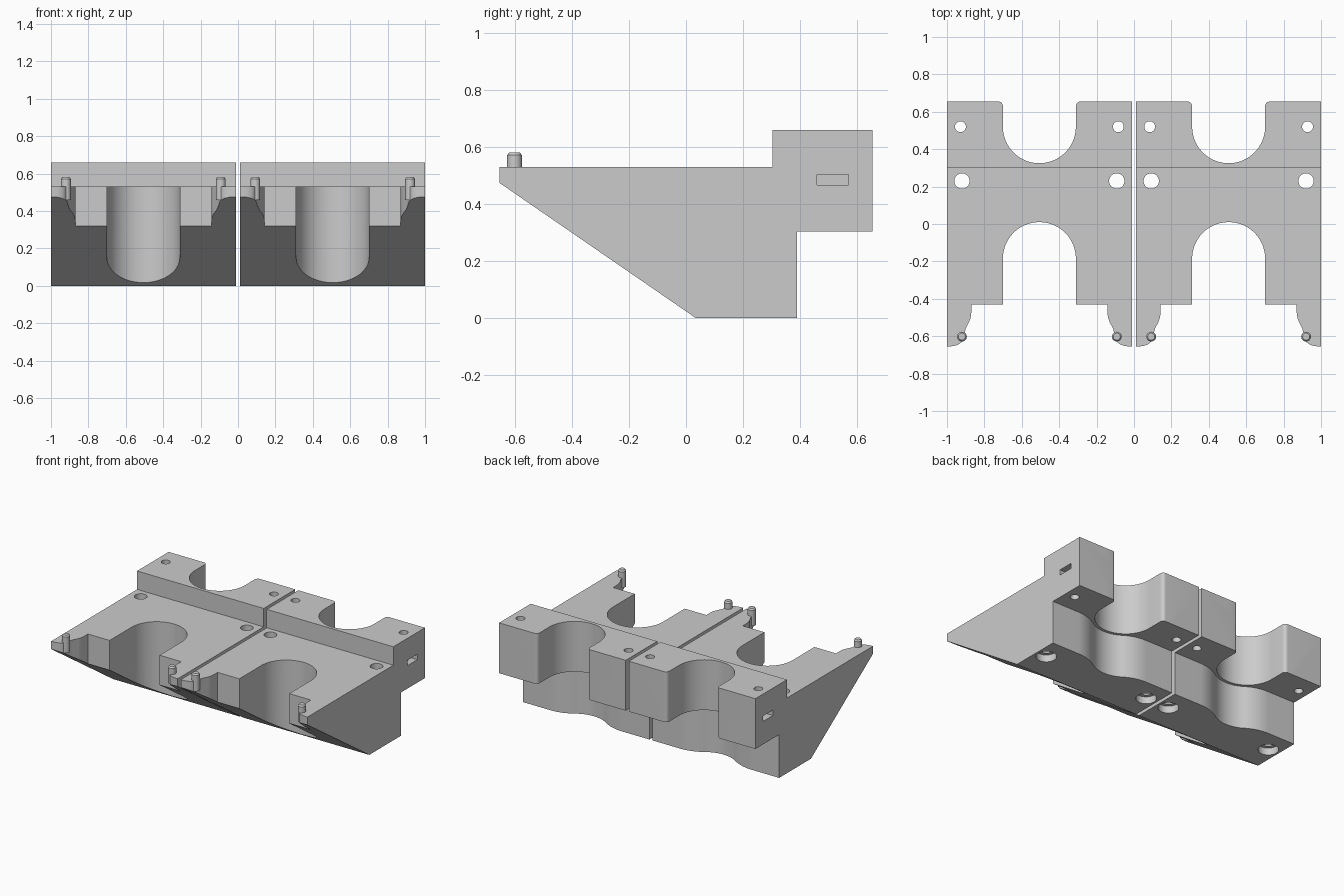
import bpy, bmesh
from math import sin, cos, radians
from mathutils import Matrix

cube = bpy.data.objects.get("Cube")
if cube:
    bpy.data.objects.remove(cube, do_unlink=True)

HALF = 0.494          # half width of one block
CENTRES = {"left": 0.506, "right": -0.506}

grey = bpy.data.materials.new("plain_grey")
grey.use_nodes = True
grey.diffuse_color = (0.6, 0.6, 0.6, 1)
grey.node_tree.nodes["Principled BSDF"].inputs["Base Color"].default_value = (0.6, 0.6, 0.6, 1)


def arc(cx, cy, r, a, b, n=16):
    angles = [radians(a + (b - a) * i / n) for i in range(n + 1)]
    return [(cx + r * cos(t), cy + r * sin(t)) for t in angles]


def mirrored(half):
    """Close a half outline (x >= 0) by reflecting it."""
    return half + [(-x, y) for x, y in reversed(half) if x > 1e-5]


def add_object(name, bm):
    bmesh.ops.remove_doubles(bm, verts=bm.verts, dist=1e-5)
    bmesh.ops.recalc_face_normals(bm, faces=bm.faces)
    mesh = bpy.data.meshes.new(name)
    bm.to_mesh(mesh)
    bm.free()
    mesh.materials.append(grey)
    obj = bpy.data.objects.new(name, mesh)
    bpy.context.collection.objects.link(obj)
    return obj


def prism(name, points, vector):
    """Extrude a 3D outline along a vector."""
    bm = bmesh.new()
    face = bm.faces.new([bm.verts.new(p) for p in points])
    new = bmesh.ops.extrude_face_region(bm, geom=[face])["geom"]
    bmesh.ops.translate(bm, vec=vector, verts=[v for v in new if isinstance(v, bmesh.types.BMVert)])
    return add_object(name, bm)


def upright(name, outline, z0, z1):
    return prism(name, [(x, y, z0) for x, y in outline], (0, 0, z1 - z0))


def cylinder(name, x, y, r, z0, z1, chamfer=0):
    bm = bmesh.new()
    body_top = z1 - chamfer
    bmesh.ops.create_cone(bm, cap_ends=True, segments=32, radius1=r, radius2=r, depth=body_top - z0,
                          matrix=Matrix.Translation((x, y, (z0 + body_top) / 2)))
    if chamfer:
        top = [e for e in bm.edges if all(v.co.z > body_top - 1e-4 for v in e.verts)]
        cap = [f for f in bm.faces if all(v.co.z > body_top - 1e-4 for v in f.verts)]
        new = bmesh.ops.extrude_face_region(bm, geom=cap)["geom"]
        bmesh.ops.delete(bm, geom=cap, context="FACES_ONLY")
        for v in new:
            if isinstance(v, bmesh.types.BMVert):
                v.co = (x + (v.co.x - x) * 0.72, y + (v.co.y - y) * 0.72, z1)
    return add_object(name, bm)


def boolean(target, cutter, operation="DIFFERENCE"):
    cutter.hide_render = True
    mod = target.modifiers.new("cut", "BOOLEAN")
    mod.operation, mod.object, mod.solver = operation, cutter, "EXACT"
    bpy.context.view_layer.update()
    graph = bpy.context.evaluated_depsgraph_get()
    mesh = bpy.data.meshes.new_from_object(target.evaluated_get(graph))
    target.modifiers.clear()
    target.data = mesh
    bpy.data.objects.remove(cutter, do_unlink=True)


# Wedge body from its side profile
side = [(-0.655, 0.53), (-0.655, 0.475), (0.035, 0), (0.39, 0), (0.39, 0.305),
        (0.655, 0.305), (0.655, 0.66), (0.303, 0.66), (0.303, 0.53)]
block = prism("left_block", [(-HALF, y, z) for y, z in side], (2 * HALF, 0, 0))

# Plan outline: front slot, curved prongs, rounded rear slot
prong = [(0.13, -0.43), (0.13, -0.475), (0.127, -0.5), (0.118, -0.525), (0.1, -0.56), (0.092, -0.59),
         (0.086, -0.615), (0.077, -0.632), (0.06, -0.645), (0.035, -0.653), (0, -0.655)]
plan = arc(0, -0.185, 0.195, 90, 0, 24) + [(0.195, -0.43)]
plan += [(HALF - d, y) for d, y in prong]
plan += [(HALF, 0.655)] + arc(0.22, 0.63, 0.025, 90, 180, 8)
plan += arc(0, 0.52, 0.195, 0, -90, 24)
boolean(block, upright("plan_tool", mirrored(plan), -0.2, 0.9), "INTERSECT")

# Wavy recess in the lower rear wall
wave = arc(0, 0.52, 0.215, -90, -56.2) + arc(0.28, 0.101, 0.289, 123.8, 90)[1:] + [(0.28, 0.9)]
boolean(block, upright("wave_tool", mirrored(wave), -0.2, 0.305))

# Bolt holes with counterbores, small holes and side nut slots
for s in (-1, 1):
    boolean(block, cylinder("hole_tool", s * 0.414, 0.23, 0.041, -0.2, 0.9))
    boolean(block, cylinder("bore_tool", s * 0.414, 0.23, 0.066, -0.2, 0.05))
    boolean(block, cylinder("small_hole_tool", s * 0.422, 0.52, 0.029, 0.1, 0.9))
    slot = [(s * 0.365, y, z) for y, z in ((0.46, 0.467), (0.57, 0.467), (0.57, 0.505), (0.46, 0.505))]
    boolean(block, prism("slot_tool", slot, (s * 0.2, 0, 0)))

# Place both blocks and their pegs
block.location.x = CENTRES["left"]
twin = block.copy()
twin.data = block.data.copy()
twin.name = "right_block"
twin.location.x = CENTRES["right"]
bpy.context.collection.objects.link(twin)
parts = [block, twin]
for label, cx in CENTRES.items():
    for s, end in ((-1, "right"), (1, "left")):
        parts.append(cylinder(f"{label}_block_{end}_peg", cx + s * 0.414, -0.602, 0.026, 0.46, 0.582, 0.01))

# Smooth curved walls, keep corners sharp
bpy.ops.object.select_all(action="DESELECT")
for obj in parts:
    obj.select_set(True)
bpy.context.view_layer.objects.active = block
bpy.ops.object.shade_smooth_by_angle(angle=radians(25))
